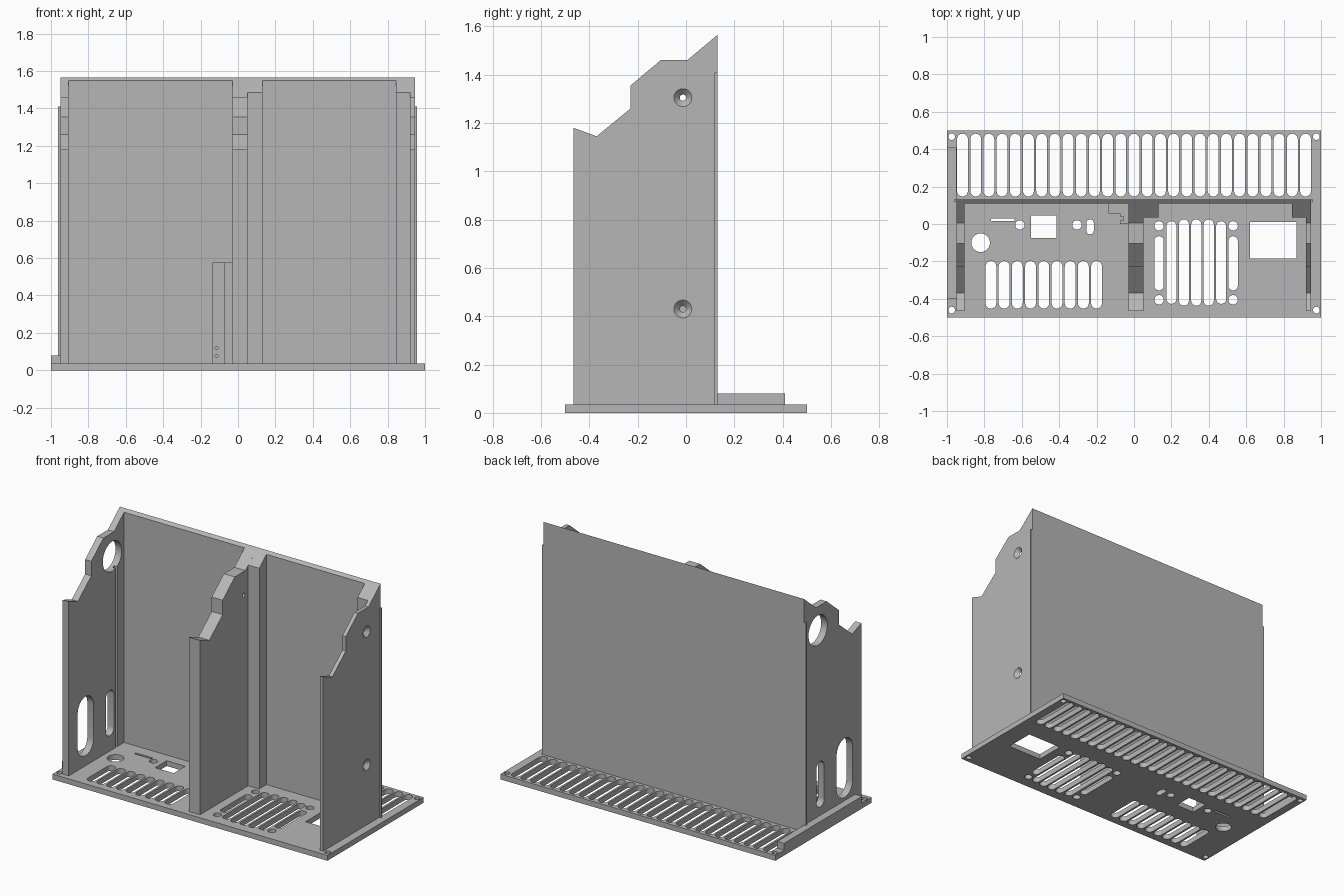
import bpy, bmesh, math
from mathutils import Matrix, Vector

cube = bpy.data.objects.get("Cube")
if cube:
    bpy.data.objects.remove(cube, do_unlink=True)

grey = bpy.data.materials.new("plain grey")
grey.use_nodes = True
COLOUR = (0.47, 0.47, 0.47, 1)
grey.diffuse_color = COLOUR
grey.node_tree.nodes["Principled BSDF"].inputs["Base Color"].default_value = COLOUR

FLOOR = 0.035
# profile axes: flat (x, y) pushed along z, or side (y, z) pushed along x
FLAT = Matrix.Identity(4)
SIDE = Matrix(((0, 0, 1, 0), (1, 0, 0, 0), (0, 1, 0, 0), (0, 0, 0, 1)))


def rect(x0, x1, y0, y1):
    return [(x0, y0), (x1, y0), (x1, y1), (x0, y1)]


def slot(x, y0, y1, r, n=10):
    """Upright slot with round ends."""
    pts = []
    for cy, start in ((y1 - r, 0), (y0 + r, math.pi)):
        for i in range(n + 1):
            a = start + math.pi * i / n
            pts.append((x + r * math.cos(a), cy + r * math.sin(a)))
    return pts


def disc(x, y, r, n=24):
    return [(x + r * math.cos(math.tau * i / n), y + r * math.sin(math.tau * i / n))
            for i in range(n)]


def prism(name, outline, lo, hi, axes=FLAT, holes=()):
    """Filled outline with holes, pushed from lo to hi."""
    curve = bpy.data.curves.new(name, 'CURVE')
    curve.dimensions = '2D'
    curve.fill_mode = 'BOTH'
    curve.extrude = (hi - lo) / 2
    for loop in [outline, *holes]:
        spline = curve.splines.new('POLY')
        spline.points.add(len(loop) - 1)
        for p, (u, v) in zip(spline.points, loop):
            p.co = (u, v, 0, 1)
        spline.use_cyclic_u = True
    temp = bpy.data.objects.new(name + " outline", curve)
    bpy.context.collection.objects.link(temp)
    deps = bpy.context.evaluated_depsgraph_get()
    mesh = bpy.data.meshes.new_from_object(temp.evaluated_get(deps))
    bpy.data.objects.remove(temp, do_unlink=True)
    bpy.data.curves.remove(curve)
    mesh.transform(axes @ Matrix.Translation((0, 0, (lo + hi) / 2)))
    bm = bmesh.new()
    bm.from_mesh(mesh)
    bmesh.ops.remove_doubles(bm, verts=bm.verts, dist=1e-5)
    bmesh.ops.recalc_face_normals(bm, faces=bm.faces)
    bm.to_mesh(mesh)
    bm.free()
    mesh.materials.clear()
    mesh.materials.append(grey)
    mesh.shade_smooth()
    mesh.set_sharp_from_angle(angle=math.radians(30))
    obj = bpy.data.objects.new(name, mesh)
    bpy.context.collection.objects.link(obj)
    return obj


def cone(centre, direction, r0, r1, depth):
    bm = bmesh.new()
    turn = Vector(direction).to_track_quat('Z', 'Y').to_matrix().to_4x4()
    bmesh.ops.create_cone(bm, cap_ends=True, segments=24, radius1=r0, radius2=r1,
                          depth=depth, matrix=Matrix.Translation(centre) @ turn)
    mesh = bpy.data.meshes.new("cutter")
    bm.to_mesh(mesh)
    bm.free()
    mesh.materials.append(grey)
    obj = bpy.data.objects.new("cutter", mesh)
    bpy.context.collection.objects.link(obj)
    return obj


def cut(obj, *cutters):
    """Cut each helper out of the part, then drop the helper."""
    for c in cutters:
        mod = obj.modifiers.new("cut", 'BOOLEAN')
        mod.operation, mod.solver, mod.object = 'DIFFERENCE', 'EXACT', c
    deps = bpy.context.evaluated_depsgraph_get()
    mesh = bpy.data.meshes.new_from_object(obj.evaluated_get(deps))
    obj.modifiers.clear()
    obj.data = mesh
    mesh.shade_smooth()
    mesh.set_sharp_from_angle(angle=math.radians(30))
    for c in cutters:
        bpy.data.objects.remove(c, do_unlink=True)


# Base plate: corner screws, rear vent, two front vents and connector openings
holes = [disc(x, y, 0.018) for x in (-0.975, 0.975) for y in (-0.46, 0.467)]
holes += [slot(-0.917 + 0.07054 * i, 0.147, 0.483, 0.029) for i in range(27)]
holes += [slot(-0.765 + 0.0706 * i, -0.452, -0.198, 0.029) for i in range(9)]
for x in (0.134, 0.53):
    holes += [disc(x, -0.01, 0.025), disc(x, -0.405, 0.025), slot(x, -0.355, -0.065, 0.025)]
for i in range(5):
    grow = 0.01 if 0 < i < 4 else 0
    holes.append(slot(0.2 + 0.0665 * i, -0.427 - grow, 0.015 + grow, 0.027))
holes += [rect(0.62, 0.87, -0.185, 0.01), rect(-0.55, -0.415, -0.075, 0.045),
          rect(-0.765, -0.64, 0.015, 0.03), disc(-0.82, -0.1, 0.05),
          disc(-0.61, -0.005, 0.025), disc(-0.305, -0.005, 0.025),
          slot(-0.235, -0.055, 0.025, 0.02)]
prism("base_plate", rect(-1, 1, -0.5, 0.5), 0, FLOOR, FLAT, holes)

# Upright walls share one stepped outline, sloping up to the back panel
wall = [(-0.465, FLOOR), (-0.465, 1.18), (-0.37, 1.145), (-0.23, 1.26), (-0.23, 1.355),
        (-0.105, 1.46), (0.005, 1.46), (0.11, 1.548), (0.11, FLOOR)]
HOLE_Y, HOLE_Z = -0.013, 1.305

left = prism("right_side_wall", wall, -0.95, -0.905, SIDE,
             [disc(HOLE_Y, HOLE_Z, 0.098, 36), slot(-0.037, 0.135, 0.435, 0.041),
              slot(-0.29, 0.1, 0.49, 0.083)])
# Board groove on its inner face
cut(left, prism("groove", rect(0.02, 0.04, 0.0, 1.22), -0.925, -0.88, SIDE))

prism("divider_wall", wall, -0.03, 0.05, SIDE, [disc(HOLE_Y, HOLE_Z, 0.013)])

# Outer wall with countersunk screw holes
right = prism("left_side_wall", wall, 0.92, 0.945, SIDE)
cut(right, *[cone((0.9325, HOLE_Y, z), (1, 0, 0), 0.008, 0.042, 0.035)
             for z in (0.43, HOLE_Z)])

# Back panel, its thin side flanges and the corner posts
prism("back_panel", [(0.11, FLOOR), (0.13, FLOOR), (0.13, 1.565), (0.11, 1.548)],
      -0.95, 0.945, SIDE)
for name, x0, x1 in (("right_flange", -0.962, -0.95), ("left_flange", 0.945, 0.957)):
    prism(name, rect(0.118, 0.13, FLOOR, 1.41), x0, x1, SIDE)
post = [(0.035, FLOOR), (0.11, FLOOR), (0.11, 1.548), (0.035, 1.485)]
for name, x0, x1 in (("divider_post", 0.05, 0.13), ("left_corner_post", 0.845, 0.92)):
    prism(name, post, x0, x1, SIDE)

# Board holder beside the divider, with a groove and two pilot holes
holder = prism("board_holder",
               [(-0.135, 0.11), (-0.135, 0.055), (-0.075, 0.055), (-0.075, 0.04),
                (-0.055, 0.04), (-0.055, 0.02), (-0.075, 0.02), (-0.075, 0.0),
                (-0.03, 0.0), (-0.03, 0.11)], FLOOR, 0.575)
cut(holder, *[cone((-0.115, 0.06, z), (0, 1, 0), 0.008, 0.008, 0.06) for z in (0.075, 0.12)])

# Low rail along the side edge of the base
prism("side_rail", rect(-1, -0.95, -0.4, 0.41), FLOOR, 0.08)
